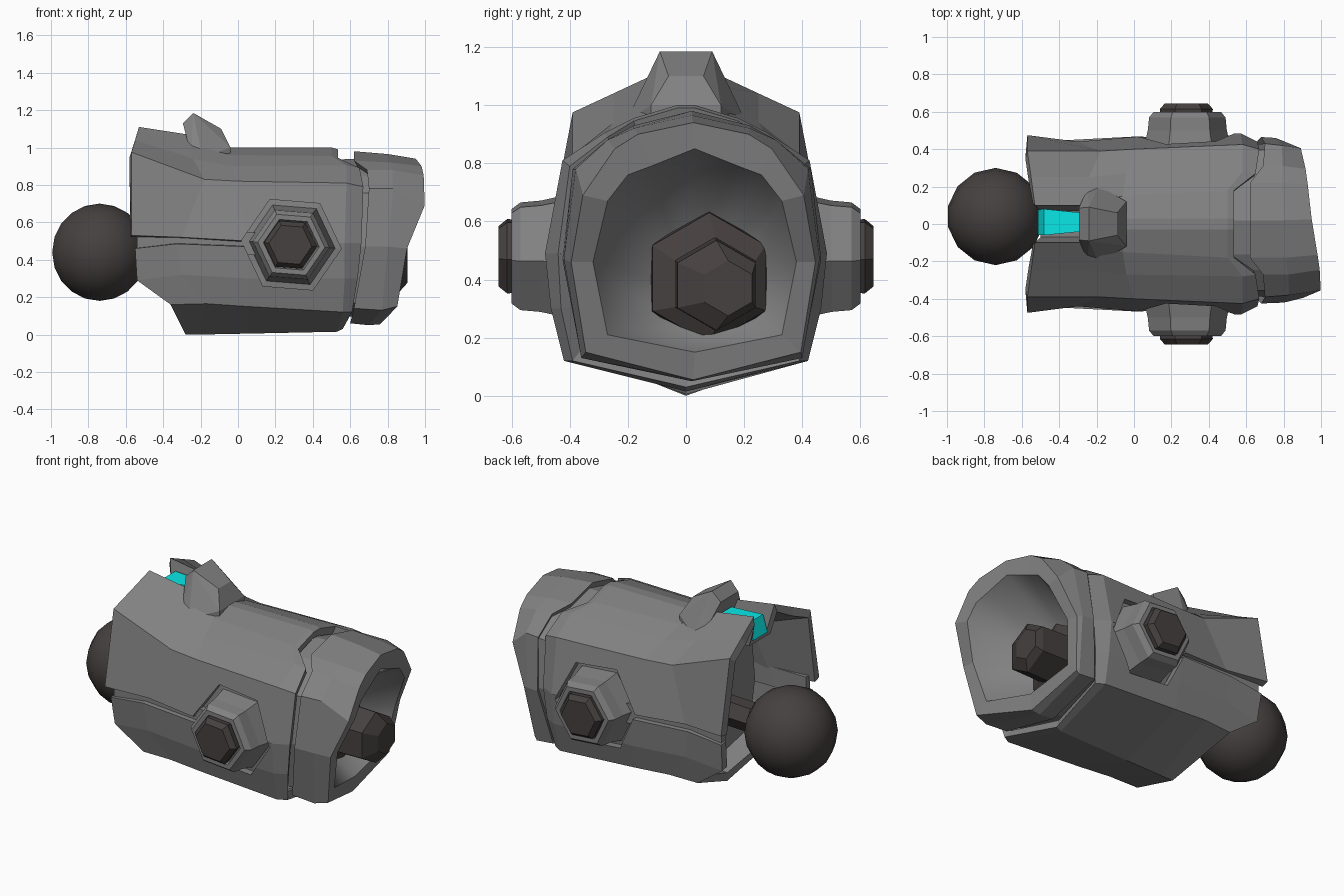
import bpy, bmesh, math

if "Cube" in bpy.data.objects:
    bpy.data.objects.remove(bpy.data.objects["Cube"])


def material(name, rgb):
    m = bpy.data.materials.new(name)
    m.diffuse_color = (*rgb, 1)
    m.use_nodes = True
    m.node_tree.nodes["Principled BSDF"].inputs["Base Color"].default_value = m.diffuse_color
    return m


GREY = material("armour grey", (0.22, 0.22, 0.22))
DARK = material("dark metal", (0.06, 0.052, 0.05))
CYAN = material("cyan glow", (0.003, 0.8, 0.8))


def finish(name, bm, mat, recalc=True, smooth=False):
    if recalc:
        bmesh.ops.recalc_face_normals(bm, faces=bm.faces)
    for f in bm.faces:
        f.smooth = smooth
    me = bpy.data.meshes.new(name)
    bm.to_mesh(me)
    bm.free()
    me.materials.append(mat)
    ob = bpy.data.objects.new(name, me)
    bpy.context.collection.objects.link(ob)
    return ob


def loft(name, rings, mat, closed=True, caps=(0, -1), recalc=True, smooth=False):
    """Skin a row of rings; caps lists the end rings to fill."""
    bm = bmesh.new()
    vs = [[bm.verts.new(p) for p in r] for r in rings]
    n = len(vs[0])
    for a, b in zip(vs, vs[1:]):
        for i in range(n if closed else n - 1):
            j = (i + 1) % n
            bm.faces.new((a[i], a[j], b[j], b[i]))
    for c in caps:
        bm.faces.new(vs[c] if c else vs[c][::-1])
    return finish(name, bm, mat, recalc, smooth)


def mirrored(points):
    return [(x, -y, z) for x, y, z in reversed(points)]


def hexes(name, rows, mat, axis, turn=0):
    """Six-sided turned part from rows of (position, u, v, radius)."""
    rings = []
    for p, u, v, r in rows:
        ring = []
        for k in range(6):
            a = turn + k * math.pi / 3
            s, t = u + r * math.cos(a), v + r * math.sin(a)
            ring.append((p, s, t) if axis == 'x' else (s, p, t))
        rings.append(ring)
    return loft(name, rings, mat)


# Upper and lower armour shells, given as half sections at stations along x
upper = [
    [(-.57, .475, .53), (-.57, .39, .975), (-.55, .25, 1.04), (-.53, .10, 1.11), (-.50, .07, .96)],
    [(-.30, .44, .52), (-.18, .39, .83), (-.24, .25, .94), (-.27, .10, 1.07), (-.27, .07, .96)],
    [(.05, .47, .50), (0, .40, .82), (-.04, .27, .90), (-.06, .15, .96), (-.06, .03, 1.0)],
    [(.57, .485, .49), (.58, .425, .81), (.58, .28, .905), (.50, .18, .955), (.50, .03, 1.0)],
    [(.66, .44, .49), (.67, .40, .79), (.65, .27, .89), (.535, .18, .945), (.535, .03, .99)],
]
lower = [
    [(-.28, 0, 0), (-.36, .40, .16), (-.54, .42, .29), (-.55, .445, .46)],
    [(-.20, 0, 0), (-.17, .41, .165), (-.30, .44, .32), (-.33, .45, .485)],
    [(.05, 0, .005), (.05, .415, .15), (.05, .455, .30), (.05, .47, .47)],
    [(.53, 0, .015), (.56, .42, .12), (.57, .465, .30), (.57, .485, .49)],
    [(.56, 0, .03), (.61, .39, .12), (.64, .43, .30), (.66, .44, .49)],
]
shells = [
    loft("upper_shell", [h + mirrored(h) for h in upper], GREY, False, (), False),
    loft("lower_shell", [mirrored(h[1:]) + h for h in lower], GREY, False, (), False),
]

# Hexagonal recesses for the side bolts
TURN = 0.08
cutters = [hexes("recess_cutter", [(s * .34, .285, .48, .268), (s * .7, .285, .48, .268)],
                 DARK, 'y', -TURN) for s in (-1, 1)]
for c in cutters:
    c.hide_render = True
    c.hide_viewport = True
    c.display_type = 'WIRE'
for ob in shells:
    m = ob.modifiers.new("thickness", 'SOLIDIFY')
    m.thickness = .05
    m.offset = -1
    for c in cutters:
        b = ob.modifiers.new("recess", 'BOOLEAN')
        b.object = c
        b.operation = 'DIFFERENCE'
        b.solver = 'EXACT'
        b.use_self = True

# Recessed seam strips that close the gap between the shells
for s, side in ((-1, "front"), (1, "rear")):
    strip = [(-.54, .43, .495), (-.31, .425, .50), (.10, .445, .485)]
    loft(side + "_seam", [[(x, s * (y + dy), z + dz) for dy, dz in
                          ((0, -.06), (0, .06), (-.04, .06), (-.04, -.06))]
                          for x, y, z in strip], GREY)

# Inner core, neck groove and cuff in one skin, then the smooth hollow mouth
back = [(.60, 0, .06), (.62, .38, .14), (.68, .445, .47), (.70, .41, .78),
        (.69, .29, .88), (.62, .20, .93), (.62, 0, .98)]
belly = [(.70, 0, .05), (.75, .38, .13), (.78, .44, .47), (.81, .40, .78),
         (.81, .29, .88), (.80, .20, .92), (.80, 0, .965)]
rim = [(.76, 0, .055), (.80, .37, .15), (.845, .42, .46), (.945, .38, .69),
       (.955, .27, .85), (.955, .19, .90), (.95, 0, .94)]
lip = [(.775, 0, .15), (.80, .30, .21), (.85, .35, .46), (.94, .30, .67),
       (.945, .23, .76), (.945, .15, .79), (.945, 0, .85)]


def scaled(half, k, x=None, dx=0, z0=.49):
    return [(px + dx if x is None else x, y * k, z0 + (z - .49) * k) for px, y, z in half]


def full(half, yaw=0.0, dy=.02):
    return [(x - yaw * y, y + dy, z) for x, y, z in half + mirrored(half[1:-1])]


mouth = full(lip, .14, .03)
loft("core_and_cuff", [full(scaled(back, .84, -.22)), full(scaled(back, .9, .45)),
                       full(scaled(back, .92, dx=.02)), full(back), full(belly, .05),
                       full(rim, .14, .025), mouth], GREY, caps=(0,))
loft("mouth_funnel", [mouth, full(scaled(lip, .52, .56, z0=.42), 0, .07)],
     GREY, caps=(-1,), recalc=False, smooth=True)

# Nut and pin inside the mouth
hexes("mouth_pin", [(.54, .08, .405, .235), (.63, .08, .405, .225), (.66, .10, .385, .16),
                    (.86, .105, .38, .155), (.905, .145, .37, .095)], DARK, 'x', math.pi / 6)

# Side bolts on both flanks
for s, side in ((-1, "front"), (1, "rear")):
    housing = [(.33, .278), (.40, .278), (.405, .235), (.50, .212), (.57, .205),
               (.60, .18), (.60, .15), (.57, .14)]
    hexes(side + "_bolt_housing", [(s * p, .285, .48, r) for p, r in housing], GREY, 'y', -TURN)
    head = [(.55, .135), (.615, .142), (.645, .115)]
    hexes(side + "_bolt_head", [(s * p, .28, .48, r) for p, r in head], DARK, 'y', -TURN)

# Ball joint and its axle
bm = bmesh.new()
bmesh.ops.create_uvsphere(bm, u_segments=14, v_segments=10, radius=.26)
bmesh.ops.translate(bm, verts=bm.verts, vec=(-.74, .04, .44))
finish("ball_joint", bm, DARK, smooth=True)
hexes("ball_axle", [(-.62, .04, .45, .085), (-.18, .03, .46, .085)], DARK, 'x')


def hull(name, half, mat, dy=0):
    bm = bmesh.new()
    for x, y, z in half:
        for s in (-1, 1):
            bm.verts.new((x, s * y + dy, z))
    bmesh.ops.convex_hull(bm, input=bm.verts)
    bmesh.ops.dissolve_limit(bm, angle_limit=.02, verts=bm.verts, edges=bm.edges)
    return finish(name, bm, mat)


# Top sight fin and the glowing strip behind it
hull("top_fin", [(-.24, .09, 1.185), (-.295, .085, 1.13), (-.25, .19, .96), (-.19, .205, .945),
                 (-.09, .06, 1.10), (-.04, .12, 1.0), (-.04, .12, .93)], GREY)
hull("glow_strip", [(-.48, .07, 1.05), (-.28, .05, 1.05), (-.512, .068, .95), (-.28, .05, .95)],
     CYAN, .01)
